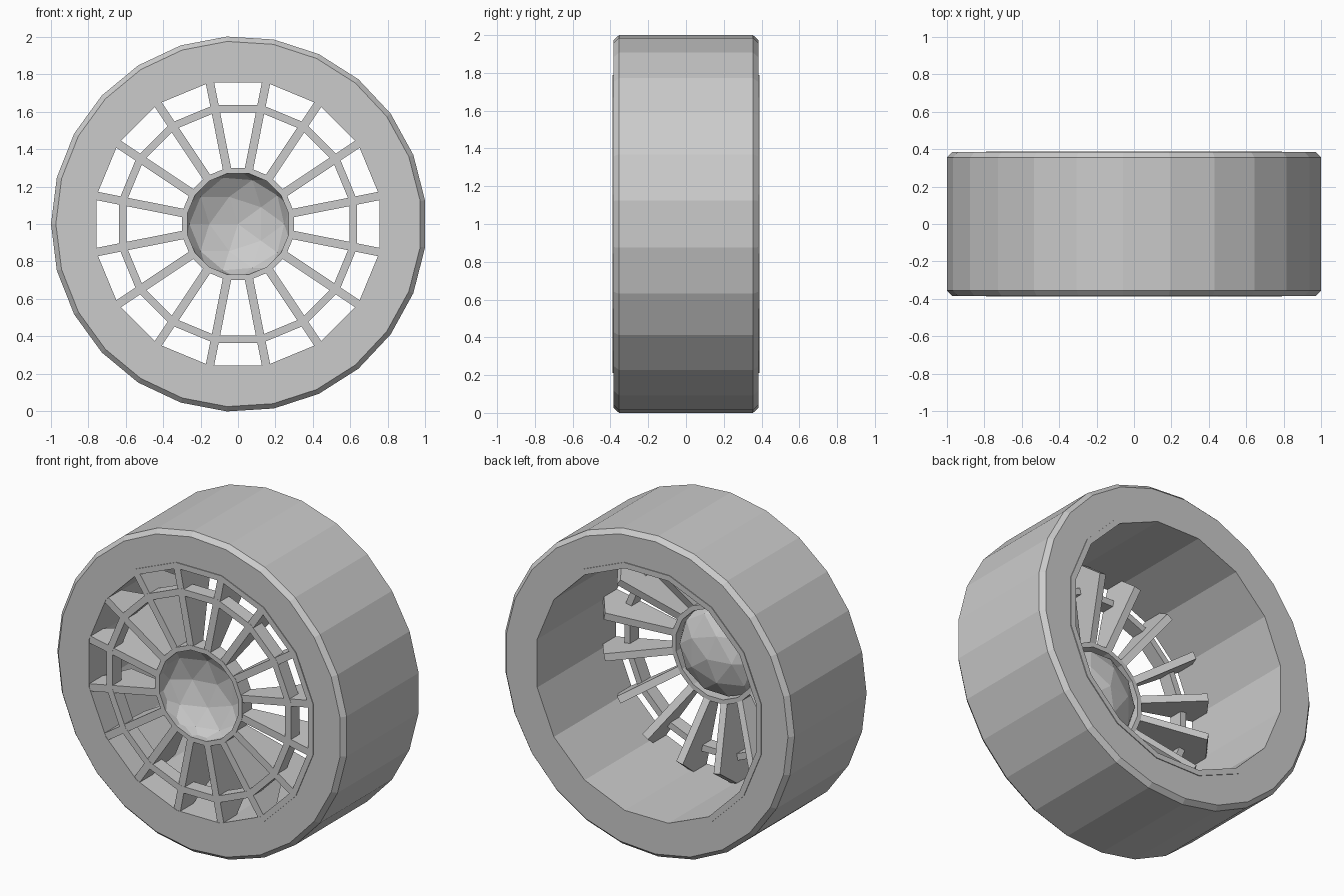
import bpy
import bmesh
from math import cos, sin, pi
from mathutils import Matrix, Vector

cube = bpy.data.objects.get("Cube")
if cube:
    bpy.data.objects.remove(cube, do_unlink=True)

SPOKES = 16
STEP = 2 * pi / SPOKES
FRONT = -0.388
AXLE = Vector((0, 0, 1))

grey = bpy.data.materials.new("plain grey")
grey.use_nodes = True
grey.diffuse_color = (0.6, 0.6, 0.6, 1)
grey.node_tree.nodes["Principled BSDF"].inputs["Base Color"].default_value = grey.diffuse_color


def finish(name, bm, location=AXLE):
    bmesh.ops.recalc_face_normals(bm, faces=bm.faces)
    mesh = bpy.data.meshes.new(name)
    bm.to_mesh(mesh)
    bm.free()
    mesh.materials.append(grey)
    obj = bpy.data.objects.new(name, mesh)
    obj.location = location
    bpy.context.collection.objects.link(obj)
    return obj


def ring(name, profile, sides, start, location=AXLE):
    """Turn a closed (radius, y) profile around the axle."""
    bm = bmesh.new()
    loops = []
    for i in range(sides):
        a = start + 2 * pi * i / sides
        loops.append([bm.verts.new((r * cos(a), y, r * sin(a))) for r, y in profile])
    n = len(profile)
    for i in range(sides):
        p, q = loops[i], loops[(i + 1) % sides]
        for j in range(n):
            k = (j + 1) % n
            bm.faces.new((p[j], p[k], q[k], q[j]))
    return finish(name, bm, location)


def band(inner, outer, front, back):
    return [(inner, front), (outer, front), (outer, back), (inner, back)]


# Tyre with chamfered shoulders
ring("tyre", [(0.785, -0.383), (0.976, -0.383), (1.002, -0.355),
              (1.002, 0.355), (0.976, 0.383), (0.785, 0.383)],
     25, pi, Vector((0.004, 0, 1)))

# Rim barrel, spoke ring and hub ring share the spoke angles
ring("rim_barrel", band(0.77, 0.805, FRONT, -FRONT), SPOKES, STEP / 2)
ring("spoke_ring", band(0.607, 0.648, FRONT + 0.001, -0.3), SPOKES, STEP / 2)
ring("hub_ring", band(0.276, 0.306, FRONT, -0.29), SPOKES, STEP / 2)

# Fin-shaped spokes, deepest just outside the spoke ring
FIN = [(0.28, FRONT + 0.002), (0.775, FRONT + 0.002), (0.775, -0.27),
       (0.66, -0.12), (0.28, -0.3)]
HALF_WIDTH = 0.0225
bm = bmesh.new()
for i in range(SPOKES):
    turn = Matrix.Rotation((i + 0.5) * STEP, 3, "Y")
    sides = [[bm.verts.new(turn @ Vector((r, y, w))) for r, y in FIN]
             for w in (-HALF_WIDTH, HALF_WIDTH)]
    bm.faces.new(sides[0])
    bm.faces.new(sides[1][::-1])
    for j in range(len(FIN)):
        k = (j + 1) % len(FIN)
        bm.faces.new((sides[0][j], sides[1][j], sides[1][k], sides[0][k]))
finish("spokes", bm)

# Faceted hub dish, hollow at the front and domed at the back
bm = bmesh.new()
bmesh.ops.create_icosphere(bm, subdivisions=2, radius=0.29)
bmesh.ops.transform(bm, verts=bm.verts,
                    matrix=Matrix.Diagonal((1, 0.6, 1, 1)) @ Matrix.Rotation(pi / 2, 4, "X"))
bmesh.ops.bisect_plane(bm, geom=bm.verts[:] + bm.edges[:] + bm.faces[:],
                       plane_co=(0, 0, 0), plane_no=(0, -1, 0), clear_outer=True)
finish("hub_dish", bm, AXLE + Vector((0, FRONT + 0.008, 0)))
